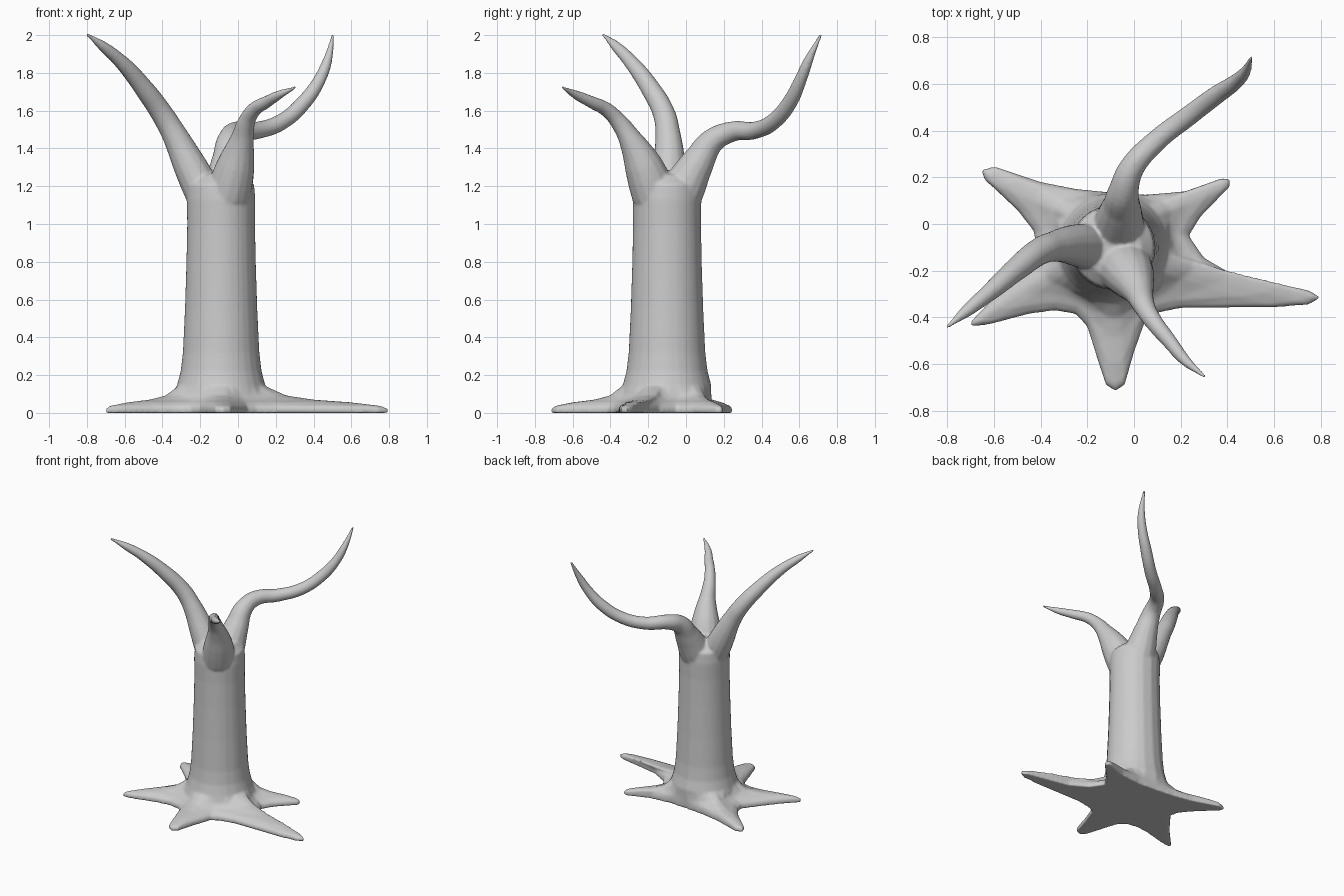
import bpy, bmesh, math

if "Cube" in bpy.data.objects:
    bpy.data.objects.remove(bpy.data.objects["Cube"])

CX, CY = -0.09, -0.10  # trunk axis

# Footprint of the five roots, anticlockwise from the right root
FOOT = [(.80, -.315), (.75, -.285), (.43, -.22), (.30, -.145), (.235, -.05), (.285, .03),
        (.41, .16), (.415, .19), (.38, .197), (.22, .14), (.05, .125), (-.10, .135),
        (-.25, .15), (-.40, .18), (-.60, .247), (-.655, .23), (-.64, .19), (-.50, .06),
        (-.43, -.03), (-.42, -.09), (-.56, -.27), (-.70, -.42), (-.70, -.44), (-.62, -.43),
        (-.45, -.385), (-.34, -.37), (-.25, -.385), (-.20, -.44), (-.15, -.60), (-.12, -.69),
        (-.08, -.715), (-.04, -.69), (0, -.55), (.05, -.41), (.10, -.38), (.20, -.36),
        (.60, -.357), (.75, -.345)]

# Branch paths: x, y, z, radius
BRANCHES = {
    "left_branch": [(-.18, -.10, 1.16, .10), (-.26, -.09, 1.32, .088), (-.335, -.095, 1.47, .068),
                    (-.40, -.115, 1.58, .06), (-.50, -.19, 1.72, .052), (-.61, -.285, 1.85, .04),
                    (-.72, -.375, 1.945, .027), (-.802, -.442, 2.005, .009)],
    "back_branch": [(-.07, -.03, 1.16, .12), (-.055, .065, 1.33, .088), (-.045, .14, 1.44, .067),
                    (-.01, .24, 1.488, .055), (.10, .36, 1.495, .047), (.23, .46, 1.54, .044),
                    (.35, .55, 1.645, .041), (.43, .605, 1.76, .034), (.475, .65, 1.87, .025),
                    (.503, .715, 2.005, .009)],
    "front_branch": [(-.05, -.17, 1.16, .12), (-.01, -.23, 1.32, .10), (.02, -.29, 1.44, .066),
                     (.045, -.355, 1.54, .047), (.085, -.42, 1.605, .039), (.15, -.50, 1.645, .033),
                     (.22, -.585, 1.685, .024), (.306, -.656, 1.724, .009)],
}


def trunk_and_roots():
    bm = bmesh.new()
    n = len(FOOT)
    # Trunk angles: mix of the footprint direction and even spacing
    a0 = math.atan2(FOOT[0][1] - CY, FOOT[0][0] - CX)
    angles = []
    for i, (x, y) in enumerate(FOOT):
        a = (math.atan2(y - CY, x - CX) - a0) % math.tau
        if i < 4 and a > math.pi:
            a -= math.tau
        angles.append(a0 + .5 * a + .5 * math.tau * i / n)
    rings = []

    def ring(t, r, z):
        rings.append([bm.verts.new((x + (CX + r * math.cos(a) - x) * t,
                                    y + (CY + r * math.sin(a) - y) * t, z))
                      for (x, y), a in zip(FOOT, angles)])

    # Roots rise towards the trunk
    for t, z in [(0, 0), (0, .022), (.05, .037), (.3, .056), (.6, .07), (.82, .092), (1, .145)]:
        ring(t, .235, z)
    # Trunk profile
    for r, z in [(.215, .22), (.203, .32), (.192, .55), (.184, .8), (.18, 1.0),
                 (.182, 1.13), (.175, 1.21), (.12, 1.26), (.05, 1.275)]:
        ring(1, r, z)
    for lo, hi in zip(rings, rings[1:]):
        for i in range(n):
            j = (i + 1) % n
            bm.faces.new((lo[i], lo[j], hi[j], hi[i]))
    bm.faces.new(rings[0][::-1])
    bm.faces.new(rings[-1])
    bmesh.ops.triangulate(bm, faces=bm.faces[:])
    me = bpy.data.meshes.new("tree")
    bm.to_mesh(me)
    bm.free()
    ob = bpy.data.objects.new("tree", me)
    bpy.context.collection.objects.link(ob)
    return ob


def branch(name, pts):
    cu = bpy.data.curves.new(name, 'CURVE')
    cu.dimensions = '3D'
    cu.bevel_depth = 1.0
    cu.bevel_resolution = 5
    cu.use_fill_caps = True
    sp = cu.splines.new('BEZIER')
    sp.resolution_u = 6
    sp.radius_interpolation = 'CARDINAL'
    sp.bezier_points.add(len(pts) - 1)
    for p, (x, y, z, r) in zip(sp.bezier_points, pts):
        p.co = (x, y, z)
        p.radius = r
        p.handle_left_type = p.handle_right_type = 'AUTO'
    ob = bpy.data.objects.new(name, cu)
    bpy.context.collection.objects.link(ob)
    return ob


# Join trunk, roots and branches
tree = trunk_and_roots()
limbs = [branch(k, v) for k, v in BRANCHES.items()]
bpy.ops.object.select_all(action='DESELECT')
for ob in limbs:
    ob.select_set(True)
bpy.context.view_layer.objects.active = limbs[0]
bpy.ops.object.convert(target='MESH')
tree.select_set(True)
bpy.context.view_layer.objects.active = tree
bpy.ops.object.join()

# Fuse into one skin with soft joints
rm = tree.modifiers.new("fuse", 'REMESH')
rm.mode = 'VOXEL'
rm.voxel_size = .008
rm.use_smooth_shade = True
sm = tree.modifiers.new("soften", 'SMOOTH')
sm.factor = .5
sm.iterations = 10
